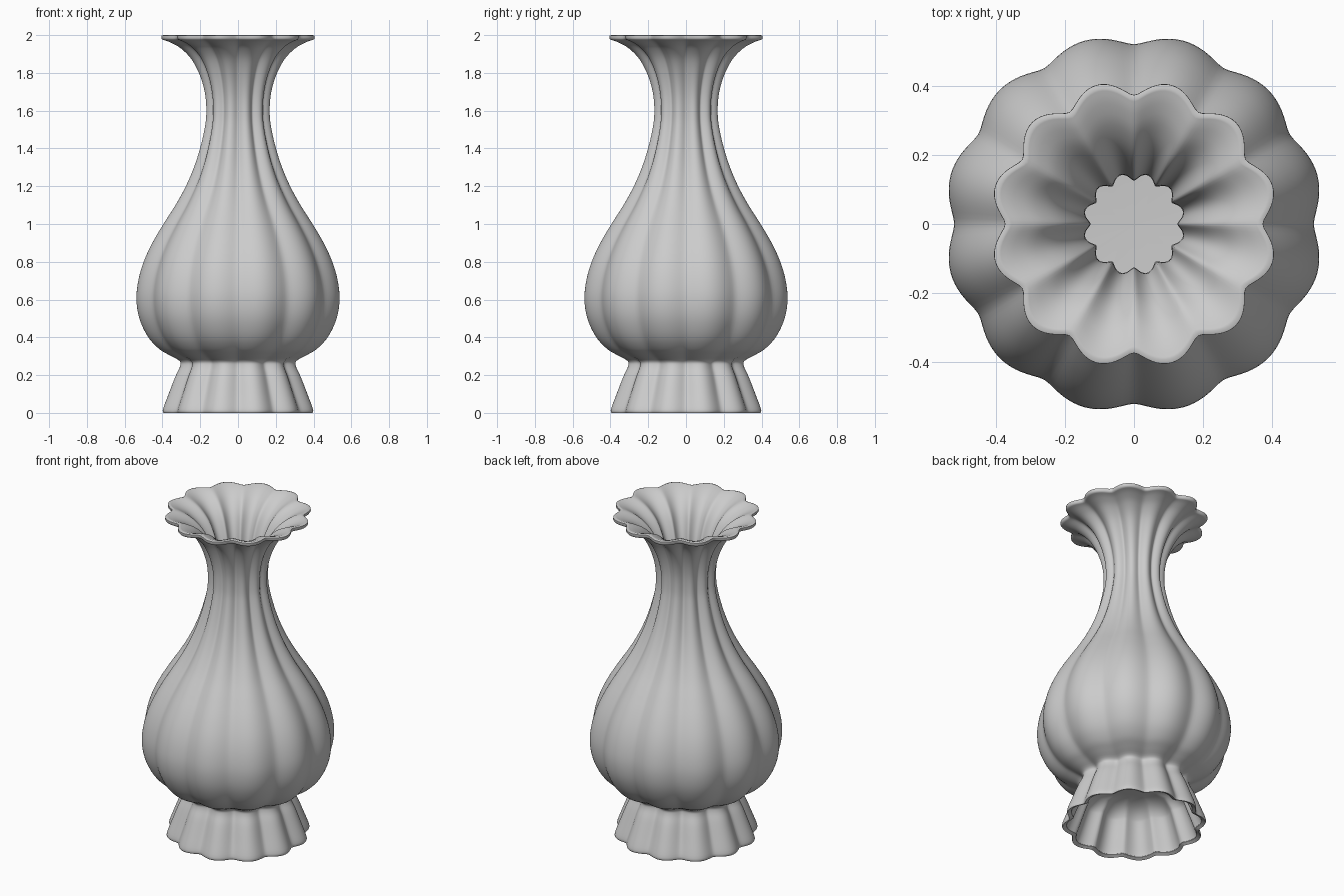
import bpy, bmesh, math

if "Cube" in bpy.data.objects:
    bpy.data.objects.remove(bpy.data.objects["Cube"])

LOBES = 12
SEG = 192
WALL = 0.026

# Outer profile: lobe radius, height, groove depth
outer_pts = [
    (0.406, 0.000, 0.035), (0.408, 0.020, 0.035), (0.378, 0.100, 0.035),
    (0.342, 0.190, 0.033), (0.316, 0.245, 0.030), (0.318, 0.275, 0.028),
    (0.370, 0.304, 0.026), (0.430, 0.340, 0.026), (0.490, 0.405, 0.027),
    (0.535, 0.500, 0.028), (0.551, 0.600, 0.029), (0.541, 0.700, 0.029),
    (0.512, 0.800, 0.029), (0.465, 0.900, 0.028), (0.405, 1.000, 0.027),
    (0.340, 1.100, 0.026), (0.284, 1.200, 0.025), (0.240, 1.300, 0.024),
    (0.207, 1.400, 0.023), (0.183, 1.500, 0.022), (0.173, 1.580, 0.021),
    (0.178, 1.680, 0.022), (0.205, 1.780, 0.026), (0.252, 1.870, 0.032),
    (0.312, 1.930, 0.037), (0.370, 1.962, 0.041), (0.412, 1.976, 0.043),
]


def catmull(pts, steps):
    """Smooth curve through the profile points."""
    out = []
    for i in range(len(pts) - 1):
        p0, p1 = pts[max(i - 1, 0)], pts[i]
        p2, p3 = pts[i + 1], pts[min(i + 2, len(pts) - 1)]
        for s in range(steps):
            t = s / steps
            out.append(tuple(
                0.5 * (2 * b + (c - a) * t + (2 * a - 5 * b + 4 * c - d) * t * t
                       + (3 * b - a - 3 * c + d) * t ** 3)
                for a, b, c, d in zip(p0, p1, p2, p3)))
    out.append(pts[-1])
    return out


def offset(curve, dist):
    """Profile moved inward along its normal."""
    out = []
    for i, (r, z, d) in enumerate(curve):
        a, b = curve[max(i - 1, 0)], curve[min(i + 1, len(curve) - 1)]
        dr, dz = b[0] - a[0], b[1] - a[1]
        n = math.hypot(dr, dz)
        out.append((r - dz / n * dist, max(0.0, z + dr / n * dist), d))
    return out


def lobe(theta):
    """0 in a groove, 1 on the crest of a lobe."""
    k = 0.06
    s = math.sqrt(math.sin(LOBES / 2 * theta) ** 2 + k)
    return (s - math.sqrt(k)) / (math.sqrt(1 + k) - math.sqrt(k))


outer = catmull(outer_pts, 4)
inner = offset(outer, WALL)

# Hollow foot: underside of the floor, then the inner face of the foot
foot = [(0.12, 0.262, 0.0), (0.24, 0.26, 0.015)]
foot += [p for p in reversed(inner) if p[1] <= 0.215]

# Rounded lip between the outer and inner walls
ro, zo, do = outer[-1]
ri, zi, di = inner[-1]
lip = [(ro + 0.006, zo + 0.008, do), ((ro + ri) / 2 + 0.009, zi - 0.004, do)]

# Inner wall down to the floor
inside = [p for p in reversed(inner) if p[1] >= 0.335]
inside += [(0.30, 0.305, 0.015), (0.15, 0.295, 0.0)]

profile = foot + outer + lip + inside

# Sweep the profile round the axis with the lobed section
bm = bmesh.new()
rings = []
for r, z, d in profile:
    ring = []
    for i in range(SEG):
        t = 2 * math.pi * i / SEG
        rad = r - d * (1 - lobe(t))
        ring.append(bm.verts.new((rad * math.cos(t), rad * math.sin(t), z)))
    rings.append(ring)
for a, b in zip(rings, rings[1:]):
    for i in range(SEG):
        j = (i + 1) % SEG
        bm.faces.new((a[i], a[j], b[j], b[i]))

# Close the underside and the inner floor
for ring, z in ((rings[0], 0.262), (rings[-1], 0.295)):
    c = bm.verts.new((0, 0, z))
    for i in range(SEG):
        bm.faces.new((ring[i], ring[(i + 1) % SEG], c))
bmesh.ops.recalc_face_normals(bm, faces=bm.faces)

mesh = bpy.data.meshes.new("fluted_vase")
bm.to_mesh(mesh)
bm.free()
vase = bpy.data.objects.new("fluted_vase", mesh)
bpy.context.collection.objects.link(vase)
bpy.context.view_layer.objects.active = vase
vase.select_set(True)
bpy.ops.object.shade_smooth_by_angle(angle=math.radians(50))
